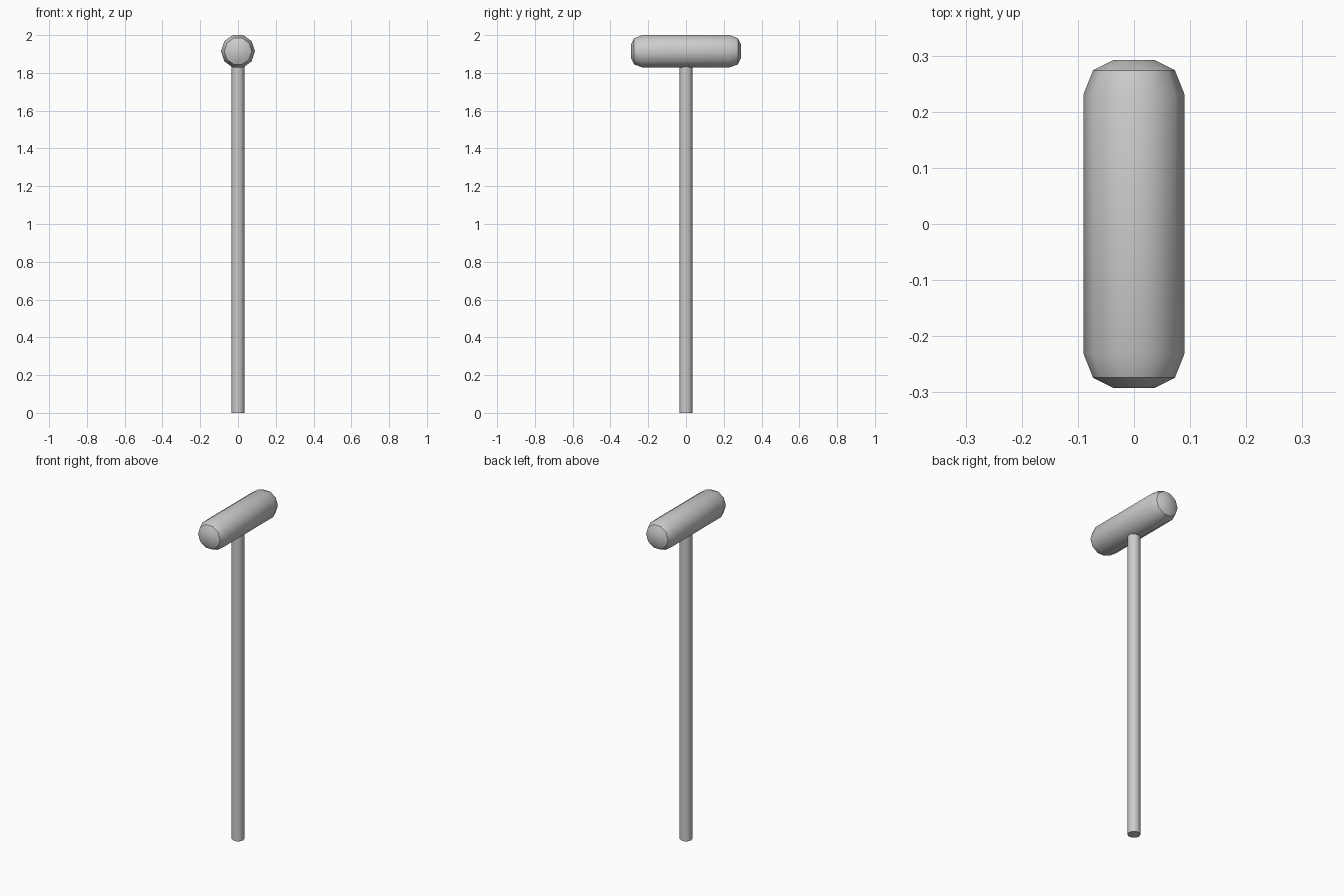
import bpy, bmesh, math
from mathutils import Matrix

if "Cube" in bpy.data.objects:
    bpy.data.objects.remove(bpy.data.objects["Cube"])

SIDES = 10


def lathe(name, profile, matrix):
    """Revolve (radius, height) pairs about z, cap both ends, then place."""
    bm = bmesh.new()
    rings = []
    for r, h in profile:
        rings.append([bm.verts.new((r * math.cos(2 * math.pi * i / SIDES),
                                    r * math.sin(2 * math.pi * i / SIDES), h))
                      for i in range(SIDES)])
    for a, b in zip(rings, rings[1:]):
        for i in range(SIDES):
            j = (i + 1) % SIDES
            bm.faces.new((a[i], a[j], b[j], b[i]))
    bm.faces.new(rings[0][::-1])
    bm.faces.new(rings[-1])
    bm.transform(matrix)
    bmesh.ops.recalc_face_normals(bm, faces=bm.faces)
    mesh = bpy.data.meshes.new(name)
    bm.to_mesh(mesh)
    bm.free()
    obj = bpy.data.objects.new(name, mesh)
    bpy.context.collection.objects.link(obj)
    bpy.ops.object.select_all(action='DESELECT')
    obj.select_set(True)
    bpy.context.view_layer.objects.active = obj
    bpy.ops.object.shade_smooth_by_angle(angle=math.radians(38))
    return obj


# Long straight handle, ending just inside the head
lathe("handle", [(0.035, 0.0), (0.035, 1.84)], Matrix.Identity(4))

# Rounded mallet head lying along y, mirrored half profile
half = [(0.09, 0.231), (0.073, 0.274), (0.037, 0.292)]
profile = [(r, -h) for r, h in reversed(half)] + half
top = 0.09 * math.sin(math.radians(72))
lathe("mallet_head", profile,
      Matrix.Translation((0, 0, 2.0 - top)) @ Matrix.Rotation(math.pi / 2, 4, 'X'))
